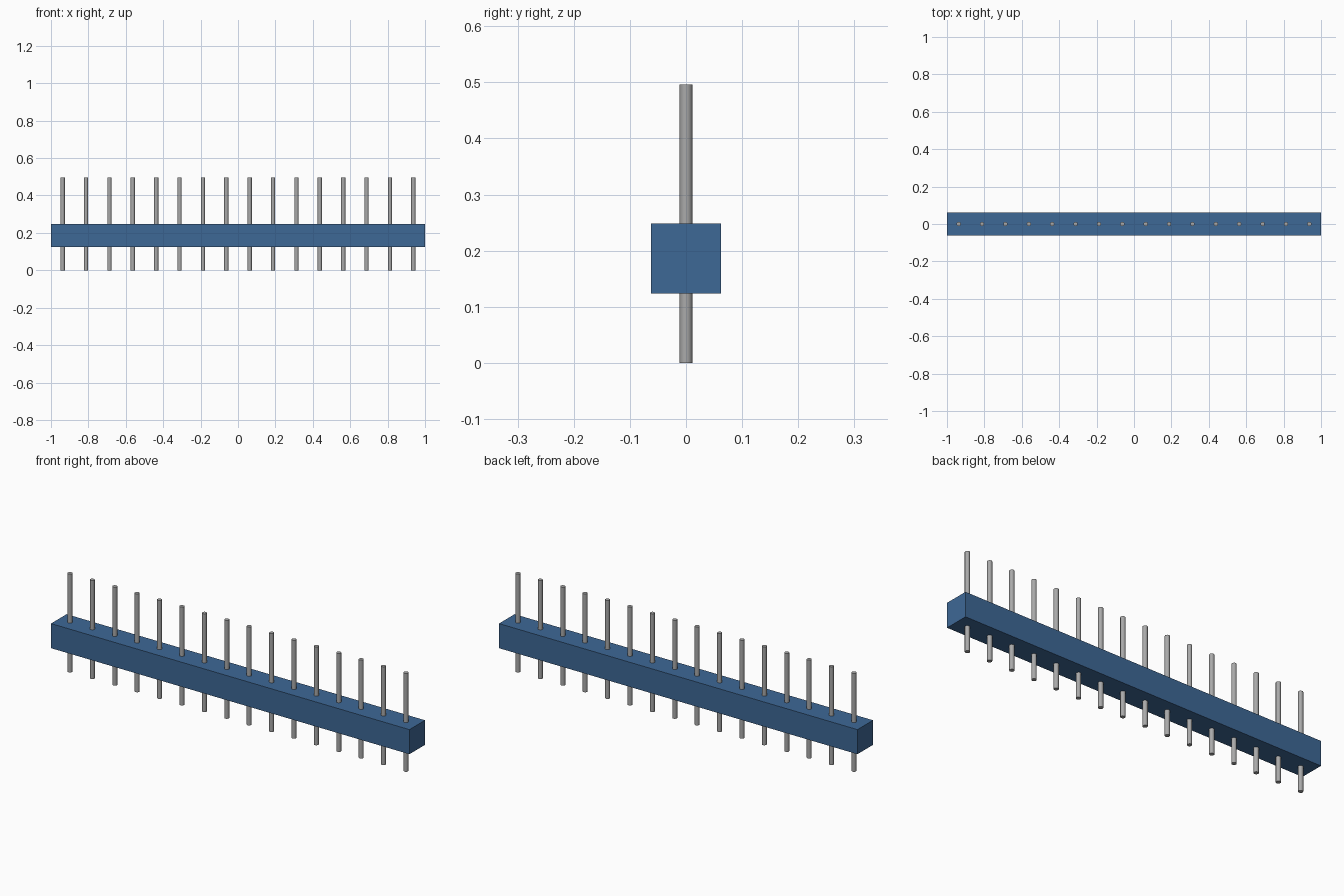
import bpy
import math

cube = bpy.data.objects.get("Cube")
if cube:
    bpy.data.objects.remove(cube, do_unlink=True)


def make_material(name, rgb):
    mat = bpy.data.materials.new(name)
    mat.use_nodes = True
    mat.diffuse_color = (*rgb, 1)
    mat.node_tree.nodes["Principled BSDF"].inputs["Base Color"].default_value = (*rgb, 1)
    return mat


blue = make_material("blue plastic", (0.048, 0.138, 0.305))
grey = make_material("grey metal", (0.40, 0.40, 0.40))

PIN_COUNT = 16
PITCH = 0.125
PIN_HEIGHT = 0.496
PIN_RADIUS = 0.0115
BODY_SIZE = 0.124

# Long square body
bpy.ops.mesh.primitive_cube_add(size=1, location=(0, 0, 0.186))
body = bpy.context.object
body.name = "body"
body.scale = (2, BODY_SIZE, BODY_SIZE)
bpy.ops.object.transform_apply(location=False, rotation=False, scale=True)
body.data.materials.append(blue)

# Row of round pins passing through the body, sharing one mesh
bpy.ops.mesh.primitive_cylinder_add(vertices=16, radius=PIN_RADIUS, depth=PIN_HEIGHT)
first = bpy.context.object
first.data.materials.append(grey)
bpy.ops.object.shade_smooth_by_angle(angle=math.radians(40))
for i in range(PIN_COUNT):
    pin = first
    if i:
        pin = first.copy()
        bpy.context.collection.objects.link(pin)
    pin.name = f"pin_{i + 1:02d}"
    pin.location = ((i - (PIN_COUNT - 1) / 2) * PITCH, 0, PIN_HEIGHT / 2)
